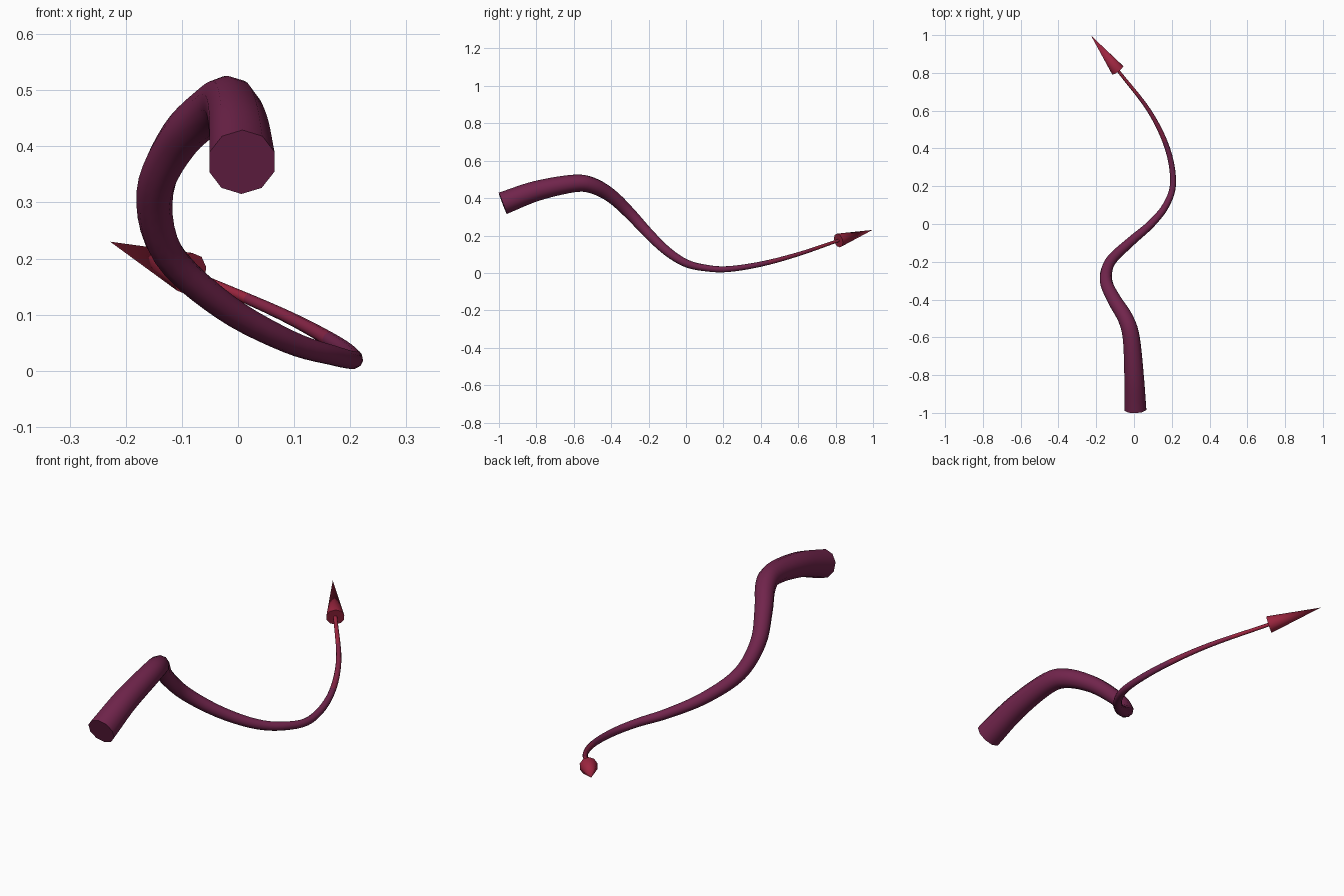
import bpy, bmesh, math
from mathutils import Vector

if "Cube" in bpy.data.objects:
    bpy.data.objects.remove(bpy.data.objects["Cube"])


def material(name, rgb):
    m = bpy.data.materials.new(name)
    m.diffuse_color = (*rgb, 1)
    m.use_nodes = True
    m.node_tree.nodes["Principled BSDF"].inputs["Base Color"].default_value = m.diffuse_color
    return m


PLUM = material("plum", (0.165, 0.018, 0.072))
WINE = material("wine", (0.235, 0.018, 0.060))
RED = material("dark red", (0.335, 0.019, 0.050))
SIDES = 10

# Centre line of the tail: x, y, z, radius
PATH = [
    (0.007, -0.980, 0.372, 0.061), (0.000, -0.800, 0.438, 0.054),
    (-0.015, -0.600, 0.478, 0.047), (-0.045, -0.500, 0.467, 0.043),
    (-0.105, -0.400, 0.412, 0.038), (-0.148, -0.300, 0.318, 0.033),
    (-0.126, -0.200, 0.210, 0.029), (-0.025, -0.100, 0.115, 0.025),
    (0.090, 0.000, 0.052, 0.021), (0.170, 0.100, 0.027, 0.018),
    (0.207, 0.220, 0.020, 0.016), (0.177, 0.400, 0.047, 0.014),
    (0.080, 0.600, 0.100, 0.011), (-0.087, 0.815, 0.173, 0.008),
]
TIP = Vector((-0.228, 0.998, 0.230))


def smooth_path(points, steps):
    """Catmull-Rom samples through the points (position and radius)."""
    p = [Vector(q) for q in points]
    p = [2 * p[0] - p[1]] + p + [2 * p[-1] - p[-2]]
    out = []
    for i in range(1, len(p) - 2):
        a, b, c, d = p[i - 1:i + 3]
        for s in range(steps):
            t = s / steps
            out.append(0.5 * (2 * b + (c - a) * t + (2 * a - 5 * b + 4 * c - d) * t ** 2
                              + (3 * b - a - 3 * c + d) * t ** 3))
    return out + [p[-2]]


def finish(bm, name, mats, angle):
    bmesh.ops.recalc_face_normals(bm, faces=bm.faces)
    mesh = bpy.data.meshes.new(name)
    bm.to_mesh(mesh)
    bm.free()
    for m in mats:
        mesh.materials.append(m)
    ob = bpy.data.objects.new(name, mesh)
    bpy.context.collection.objects.link(ob)
    bpy.ops.object.select_all(action='DESELECT')
    ob.select_set(True)
    bpy.context.view_layer.objects.active = ob
    bpy.ops.object.shade_smooth_by_angle(angle=math.radians(angle))
    return ob


def ring(bm, centre, up, side, r):
    return [bm.verts.new(centre + r * (math.cos(a) * up + math.sin(a) * side))
            for a in (math.tau * k / SIDES for k in range(SIDES))]


# Tapering tail, swept along the path without twisting
samples = smooth_path(PATH, 5)
pos = [s.to_3d() for s in samples]
bm = bmesh.new()
up, rings = Vector((0, 0, 1)), []
for i, s in enumerate(samples):
    tangent = (pos[min(i + 1, len(pos) - 1)] - pos[max(i - 1, 0)]).normalized()
    up = (up - tangent * up.dot(tangent)).normalized()
    rings.append(ring(bm, pos[i], up, tangent.cross(up), s[3]))
for a, b in zip(rings, rings[1:]):
    for k in range(SIDES):
        n = (k + 1) % SIDES
        bm.faces.new((a[k], a[n], b[n], b[k]))
bm.faces.new(rings[0])
bm.faces.new(rings[-1])
# Colour turns redder towards the tip
for f in bm.faces:
    y = f.calc_center_median().y
    f.material_index = 2 if y > 0.7 else 1 if y > 0.45 else 0
finish(bm, "tail", [PLUM, WINE, RED], 50)

# Pointed cone at the end of the tail
base = Vector(PATH[-1][:3])
axis = (TIP - base).normalized()
up = (Vector((0, 0, 1)) - axis * axis.z).normalized()
bm = bmesh.new()
rim = ring(bm, base, up, axis.cross(up), 0.038)
apex = bm.verts.new(TIP)
for k in range(SIDES):
    bm.faces.new((rim[k], rim[(k + 1) % SIDES], apex))
bm.faces.new(rim)
finish(bm, "tail_tip", [RED], 50)
